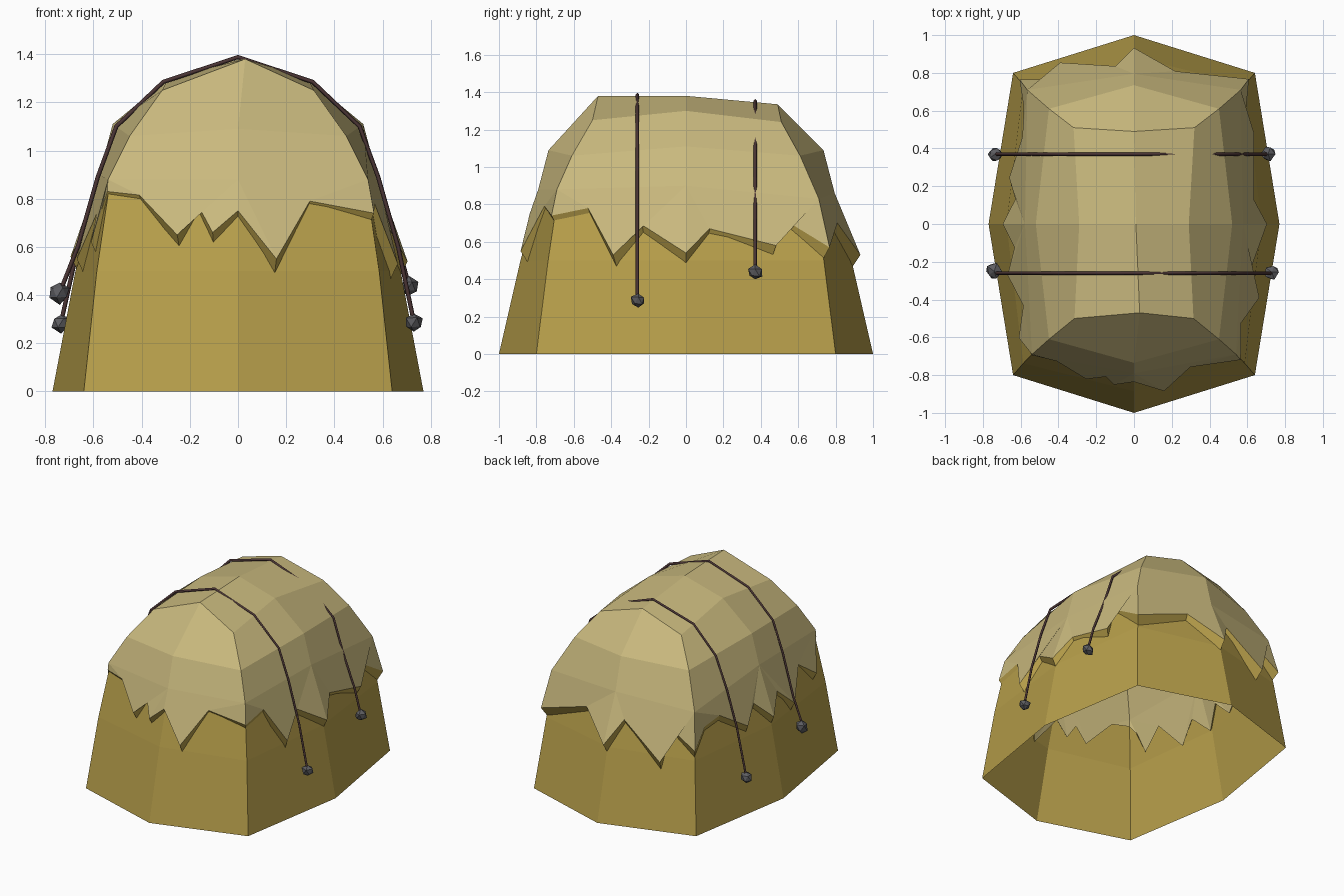
import bpy, bmesh, random
from math import floor
from mathutils import Vector

random.seed(4)
if "Cube" in bpy.data.objects:
    bpy.data.objects.remove(bpy.data.objects["Cube"], do_unlink=True)


def material(name, rgb):
    mat = bpy.data.materials.new(name)
    mat.use_nodes = True
    color = (*rgb, 1)
    mat.diffuse_color = color
    mat.node_tree.nodes["Principled BSDF"].inputs["Base Color"].default_value = color
    return mat


straw = material("golden straw", (0.48, 0.35, 0.07))
thatch = material("pale thatch", (0.59, 0.49, 0.21))
rope_brown = material("dark rope", (0.07, 0.035, 0.035))
stone_grey = material("grey stone", (0.11, 0.11, 0.12))


def finish(name, bm, *mats):
    bmesh.ops.recalc_face_normals(bm, faces=bm.faces)
    mesh = bpy.data.meshes.new(name)
    bm.to_mesh(mesh)
    bm.free()
    for mat in mats:
        mesh.materials.append(mat)
    obj = bpy.data.objects.new(name, mesh)
    bpy.context.collection.objects.link(obj)
    return obj


def ring(front, corner, side, back_corner, back):
    """Eight points anticlockwise from the front middle, mirrored in x."""
    half = [Vector(p) for p in (front, corner, side, back_corner, back)]
    return half + [Vector((-p.x, p.y, p.z)) for p in half[3:0:-1]]


def wall_ring(z, end, cx, cy, side):
    return ring((0, -end, z), (cx, -cy, z), (side, 0, z), (cx, cy, z), (0, end, z))


def bridge(bm, lower, upper):
    count = len(lower)
    for i in range(count):
        j = (i + 1) % count
        bm.faces.new((lower[i], lower[j], upper[j], upper[i]))


# Straw wall, open at the bottom
levels = [wall_ring(0, 1, 0.64, 0.8, 0.77),
          wall_ring(0.5, 0.885, 0.586, 0.737, 0.675),
          wall_ring(0.88, 0.78, 0.53, 0.68, 0.56)]
bm = bmesh.new()
rows = [[bm.verts.new(p) for p in level] for level in levels]
for low, high in zip(rows, rows[1:]):
    bridge(bm, low, high)
finish("straw_wall", bm, straw)


def wall_point(u, z):
    """Point on the wall: u counts its corners, z is the height."""
    low, high = levels[1:] if z > levels[1][0].z else levels[:2]
    t = (z - low[0].z) / (high[0].z - low[0].z)
    i = floor(u)
    a, b = (low[k % 8].lerp(high[k % 8], t) for k in (i, i + 1))
    return a.lerp(b, u - i)


# Ragged lower edge of the thatch: (position round the wall, height)
fringe = [(0, .75), (.26, .55), (.54, .79), (1, .74),
          (1.26, .78), (1.5, .53), (1.68, .69), (2, .54), (2.17, .67),
          (2.63, .58), (2.68, .74), (3, .57),
          (3.62, .7), (4, .53), (4.17, .7), (4.62, .48), (4.72, .7), (5, .58),
          (5.15, .7), (5.36, .72), (5.68, .58), (5.82, .69), (6, .56),
          (6.17, .68), (6.35, .55), (6.6, .74), (6.8, .62), (6.9, .76), (7, .83),
          (7.25, .815), (7.57, .65), (7.7, .775), (7.82, .66)]


def fringe_point(u, z):
    flare = 1.015 + 0.18 * (0.8 - z)
    p = wall_point(u, z)
    return Vector((p.x * flare, p.y * flare, z))


shells = [ring((0.03, -0.47, 1.38), (0.315, -0.5, 1.25), (0.29, 0, 1.3),
               (0.32, 0.51, 1.24), (0, 0.49, 1.335)),
          ring((0, -0.735, 1.09), (0.45, -0.61, 1.06), (0.52, 0, 1.11),
               (0.45, 0.61, 1.06), (0, 0.735, 1.09)),
          ring((0, -0.79, 0.88), (0.54, -0.69, 0.88), (0.577, 0, 0.9),
               (0.565, 0.71, 0.83), (0, 0.795, 0.86))]


def thatch_shell(bm, place):
    """One skin of the cap; returns its ragged edge."""
    top, mid, low = ([bm.verts.new(place(p)) for p in s] for s in shells)
    ridge = bm.verts.new(place(Vector((0.01, 0, 1.38))))
    for i in range(0, 8, 2):
        bm.faces.new((top[i], top[i + 1], top[(i + 2) % 8], ridge))
    bridge(bm, mid, top)
    bridge(bm, low, mid)
    edge = [bm.verts.new(place(fringe_point(u, z))) for u, z in fringe]
    anchor = [floor(u + 0.5) % 8 for u, z in fringe]
    for i in range(len(edge)):
        j = (i + 1) % len(edge)
        a, b = low[anchor[i]], low[anchor[j]]
        bm.faces.new((edge[i], edge[j], a) if a is b else (edge[i], edge[j], b, a))
    return edge


# Thick thatch cap: outer skin, inner skin and a straw-coloured rim
bm = bmesh.new()
outer = thatch_shell(bm, lambda p: p)
inner = thatch_shell(bm, lambda p: Vector((p.x * 0.95, p.y * 0.95, p.z - 0.07)))
skin = set(bm.faces)
bridge(bm, inner, outer)
for face in bm.faces:
    face.material_index = 0 if face in skin else 1
finish("thatch_cap", bm, thatch, straw)


# Ropes over the cap
def rope(name, y, left_side, right_side):
    curve = bpy.data.curves.new(name, "CURVE")
    curve.dimensions = "3D"
    curve.bevel_depth = 0.009
    curve.bevel_resolution = 0
    path = [(-x, z) for x, z in reversed(right_side)] + left_side
    spline = curve.splines.new("POLY")
    spline.points.add(len(path) - 1)
    for point, (x, z) in zip(spline.points, path):
        point.co = (x, y, z, 1)
    curve.materials.append(rope_brown)
    obj = bpy.data.objects.new(name, curve)
    bpy.context.collection.objects.link(obj)


front_path = [(0.31, 1.285), (0.505, 1.10), (0.582, 0.89), (0.665, 0.6)]
back_path = [(0.32, 1.265), (0.495, 1.085), (0.585, 0.86), (0.66, 0.62)]
sunk_path = [(0.3, 1.245), (0.495, 1.075), (0.565, 0.86), (0.66, 0.62)]
rope("front_rope", -0.26, [(0, 1.388)] + front_path + [(0.73, 0.29)],
     front_path + [(0.74, 0.41)])
rope("back_rope", 0.37, [(0, 1.355)] + sunk_path + [(0.71, 0.44)],
     back_path + [(0.735, 0.285)])


# Stones weighing down the rope ends
def stone(name, x, y, z, size):
    bm = bmesh.new()
    bmesh.ops.create_icosphere(bm, subdivisions=1, radius=size)
    for v in bm.verts:
        v.co *= random.uniform(0.8, 1.15)
        v.co += Vector((x, y, z))
    finish(name, bm, stone_grey)


stone("front_left_stone", 0.73, -0.255, 0.285, 0.042)
stone("back_left_stone", 0.71, 0.37, 0.435, 0.041)
stone("front_right_stone", -0.74, -0.25, 0.41, 0.046)
stone("back_right_stone", -0.735, 0.37, 0.285, 0.04)
